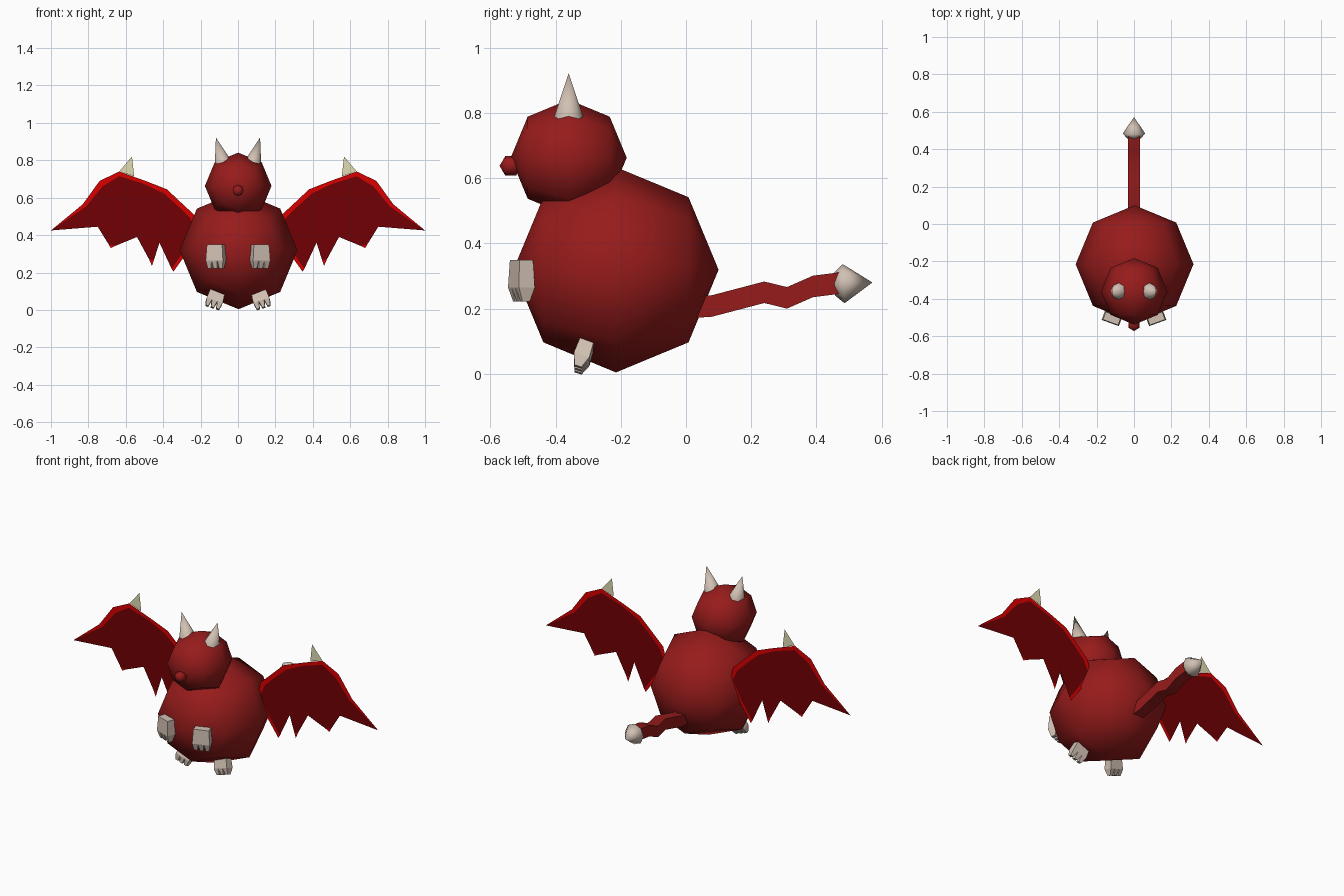
import bpy, bmesh, math
from mathutils import Matrix, Vector

if "Cube" in bpy.data.objects:
    bpy.data.objects.remove(bpy.data.objects["Cube"], do_unlink=True)


def make_material(name, colour):
    m = bpy.data.materials.new(name)
    m.use_nodes = True
    rgba = (*colour, 1)
    m.diffuse_color = rgba
    bsdf = m.node_tree.nodes["Principled BSDF"]
    bsdf.inputs["Base Color"].default_value = rgba
    bsdf.inputs["Roughness"].default_value = 0.8
    return m


RED = make_material("skin red", (0.31, 0.011, 0.011))
DARK = make_material("membrane dark red", (0.165, 0, 0.001))
BRIGHT = make_material("wing rim bright red", (0.7, 0, 0))
BONE = make_material("bone", (0.64, 0.53, 0.45))
CLAW = make_material("claw yellow", (0.75, 0.72, 0.45))


def finish(name, bm, mats, smooth_angle=0):
    """Link the mesh; edges steeper than smooth_angle degrees stay sharp."""
    mesh = bpy.data.meshes.new(name)
    for f in bm.faces:
        f.smooth = smooth_angle > 0
    bm.to_mesh(mesh)
    bm.free()
    if smooth_angle:
        mesh.set_sharp_from_angle(angle=math.radians(smooth_angle))
    for m in mats:
        mesh.materials.append(m)
    bpy.context.collection.objects.link(bpy.data.objects.new(name, mesh))


def ball(name, centre, radius, rings=4):
    """Coarse sphere with its poles at front and back."""
    bm = bmesh.new()
    place = Matrix.Translation(centre) @ Matrix.Rotation(math.pi / 2, 4, 'X')
    bmesh.ops.create_uvsphere(bm, u_segments=8, v_segments=rings, radius=radius, matrix=place)
    finish(name, bm, [RED], 180)


def spike(name, profile, start, end, sides=8):
    """Revolve (radius, fraction) pairs about the line start-end."""
    start, end = Vector(start), Vector(end)
    axis = end - start
    turn = axis.to_track_quat('Z', 'Y').to_matrix()
    bm = bmesh.new()
    rings = []
    for r, t in profile:
        rings.append([bm.verts.new(start + axis * t + turn @ Vector(
            (r * math.cos(k * math.tau / sides), r * math.sin(k * math.tau / sides), 0)))
            for k in range(sides)])
    tip = bm.verts.new(end)
    bm.faces.new(rings[0][::-1])
    for k in range(sides):
        n = (k + 1) % sides
        for a, b in zip(rings, rings[1:]):
            bm.faces.new((a[k], a[n], b[n], b[k]))
        bm.faces.new((rings[-1][k], rings[-1][n], tip))
    finish(name, bm, [BONE], 80)


def paw(name, centre, rotation, width, depth, height):
    """A palm block with three short tapered fingers hanging below it."""
    bm = bmesh.new()
    palm = Matrix.Translation((0, 0, height * 0.17)) @ Matrix.Diagonal(
        (width, depth, height * 0.66, 1))
    for v in bmesh.ops.create_cube(bm, size=1, matrix=palm)["verts"]:
        if v.co.z > 0:
            v.co.x *= 0.88
            v.co.y *= 0.85
    for k in (-1, 0, 1):
        at = Matrix.Translation((k * width / 3, 0, -height * 0.33))
        shape = Matrix.Diagonal((width / 3, depth, height * 0.34, 1))
        finger = bmesh.ops.create_cube(bm, size=1, matrix=at @ shape)["verts"]
        for v in finger:
            if v.co.z < -height * 0.4:
                v.co.x = k * width / 3 + (v.co.x - k * width / 3) * 0.55
                v.co.y *= 0.45
    bmesh.ops.transform(bm, verts=bm.verts, matrix=Matrix.Translation(centre) @ rotation)
    finish(name, bm, [BONE])


# Wing outline: outer rim, inner rim line, scalloped trailing edge and its tips
RIM_OUT = [(.83, .565), (.74, .69), (.635, .74), (.495, .69), (.38, .645),
           (.30, .57), (.23, .505), (.21, .43), (.27, .31), (.345, .205)]
RIM_IN = [(.81, .555), (.725, .66), (.635, .715), (.505, .675), (.395, .622),
          (.315, .55), (.255, .49), (.228, .43), (.285, .32), (.355, .22)]
TRAILING = [(.42, .36), (.45, .265), (.475, .27), (.54, .39), (.655, .343),
            (.69, .348), (.75, .445), (1, .425)]
TIPS = {1: (.46, .235), 4: (.68, .33)}
WING_Y = -0.115


def wing(name, side):
    bm = bmesh.new()
    put = lambda pts: [bm.verts.new((side * x, WING_Y, z)) for x, z in pts]
    outer, inner, trail = put(RIM_OUT), put(RIM_IN), put(TRAILING)
    for i in range(len(outer) - 1):
        bm.faces.new((outer[i], outer[i + 1], inner[i + 1], inner[i])).material_index = 1
    bm.faces.new((outer[0], inner[0], trail[-1])).material_index = 1
    bm.faces.new((outer[-1], trail[0], inner[-1])).material_index = 1
    for i, point in TIPS.items():
        bm.faces.new((trail[i], *put([point]), trail[i + 1])).material_index = 1
    membrane = bm.faces.new(inner + trail)
    bmesh.ops.triangulate(bm, faces=[membrane])
    # Thumb claw
    bm.faces.new(put([(.635, .74), (.567, .82), (.555, .715)])).material_index = 2
    bm.normal_update()
    bmesh.ops.reverse_faces(bm, faces=[f for f in bm.faces if f.normal.y > 0])
    finish(name, bm, [DARK, BRIGHT, CLAW])


# Body, head and nose
ball("body", (.003, -.215, .319), .315)
ball("head", (.001, -.36, .663), .178)
ball("nose", (0, -.538, .638), .034, 3)

# Paired parts
for side, label in ((1, "left"), (-1, "right")):
    spike(label + "_horn", [(.046, 0)], (side * .08, -.36, .785), (side * .118, -.36, .922))
    paw(label + "_hand", (side * .118, -.505, .285),
        Matrix.Rotation(side * math.radians(20), 4, 'Z'), .098, .052, .128)
    lean = Matrix.Rotation(side * math.radians(-18), 4, 'Y') @ Matrix.Rotation(
        math.radians(-18), 4, 'X')
    paw(label + "_foot", (side * .122, -.315, .06), lean, .09, .05, .105)
    wing(label + "_wing", side)

# Square tail swept along a wavy path
bm = bmesh.new()
h = .033
last = None
for y, z in ((-.04, .2), (.08, .208), (.24, .25), (.31, .233), (.39, .268), (.47, .278)):
    ring = [bm.verts.new((x, y, z + d)) for x, d in ((-h, -h), (h, -h), (h, h), (-h, h))]
    if last:
        for k in range(4):
            n = (k + 1) % 4
            bm.faces.new((last[k], last[n], ring[n], ring[k]))
    else:
        bm.faces.new(ring)
    last = ring
bm.faces.new(last)
bmesh.ops.recalc_face_normals(bm, faces=bm.faces)
finish("tail", bm, [RED], 45)
spike("tail_tip", [(.035, 0), (.06, .24)], (0, .456, .275), (0, .572, .28))
